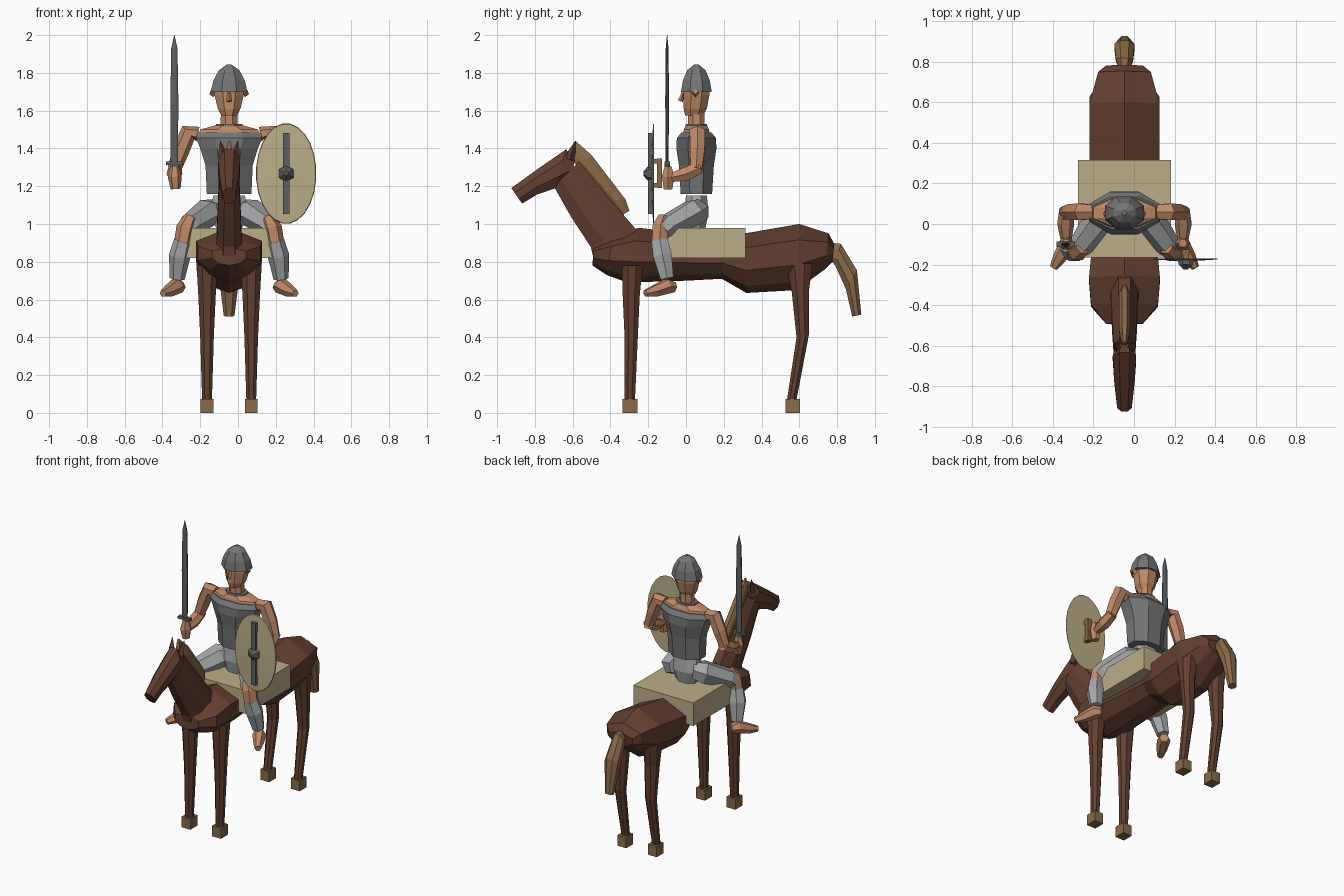
import bpy, bmesh, math
from mathutils import Vector

CX = -0.047  # centre line of horse and rider


def colour(name, r, g, b):
    m = bpy.data.materials.new(name)
    lin = [((c / 255 + 0.055) / 1.055) ** 2.4 for c in (r, g, b)]
    m.diffuse_color = (*lin, 1)
    return m


COAT = colour("brown_coat", 100, 64, 48)
HAIR = colour("tan_hair", 138, 107, 72)
CLOTH = colour("pale_cloth", 188, 174, 136)
SKIN = colour("skin", 192, 137, 102)
ARMOUR = colour("grey_armour", 116, 117, 117)
PANTS = colour("light_grey_pants", 165, 167, 170)
STEEL = colour("dark_steel", 92, 95, 97)


def loft(name, rings, mat):
    """Skin a list of equal point rings and cap both ends."""
    bm = bmesh.new()
    loops = [[bm.verts.new(p) for p in ring] for ring in rings]
    n = len(loops[0])
    for a, b in zip(loops, loops[1:]):
        for i in range(n):
            j = (i + 1) % n
            bm.faces.new((a[i], a[j], b[j], b[i]))
    bm.faces.new(loops[0])
    bm.faces.new(loops[-1])
    bmesh.ops.recalc_face_normals(bm, faces=bm.faces)
    me = bpy.data.meshes.new(name)
    bm.to_mesh(me)
    bm.free()
    me.materials.append(mat)
    ob = bpy.data.objects.new(name, me)
    bpy.context.collection.objects.link(ob)
    return ob


def ribbed(name, sections, shape, mat, cx=CX):
    """Sections run from (y, z) to (y, z) with a half width; shape is (t, width)."""
    rings = []
    for ya, za, yb, zb, hw in sections:
        pt = lambda t, w: (cx + w * hw, ya + (yb - ya) * t, za + (zb - za) * t)
        ring = [pt(t, w) for t, w in shape]
        ring += [pt(t, -w) for t, w in reversed(shape) if w > 0]
        rings.append(ring)
    return loft(name, rings, mat)


def turned(name, centre, rings, n, mat, axis="z"):
    """Elliptical rings (height, rx, ry, shift) stacked along z or y."""
    out = []
    for h, rx, ry, sh in rings:
        ring = []
        for i in range(n):
            a = 2 * math.pi * (i + 0.5) / n
            u, v = rx * math.cos(a), ry * math.sin(a) + sh
            off = (u, v, h) if axis == "z" else (u, h, v)
            ring.append(Vector(centre) + Vector(off))
        out.append(ring)
    return loft(name, out, mat)


def limb(name, path, mat, n=6):
    """Tapered tube through (x, y, z, radius) points."""
    pts = [Vector(p[:3]) for p in path]
    rings = []
    for i, p in enumerate(pts):
        d = (pts[min(i + 1, len(pts) - 1)] - pts[max(i - 1, 0)]).normalized()
        ref = Vector((0, 1, 0)) if abs(d.y) < 0.75 else Vector((0, 0, 1))
        u = d.cross(ref).normalized()
        v = d.cross(u)
        r = path[i][3]
        rings.append([p + r * (u * math.cos(2 * math.pi * k / n) + v * math.sin(2 * math.pi * k / n))
                      for k in range(n)])
    return loft(name, rings, mat)


def box(name, x0, x1, y0, y1, z0, z1, mat):
    return loft(name, [[(x0, y0, z), (x1, y0, z), (x1, y1, z), (x0, y1, z)] for z in (z0, z1)], mat)


BODY = [(0, 0), (0.24, 1), (0.62, 1), (0.88, 0.62), (1, 0)]
ROUND = [(0, 0.45), (0.3, 1), (0.7, 1), (1, 0.45)]

# Horse body, neck and head
ribbed("horse_body", [
    (-0.49, 0.88, -0.495, 0.78, 0.09), (-0.39, 0.93, -0.42, 0.73, 0.165),
    (-0.25, 0.98, -0.31, 0.69, 0.175), (0.0, 0.95, 0.0, 0.70, 0.15),
    (0.2, 0.93, 0.19, 0.71, 0.14), (0.31, 0.95, 0.32, 0.635, 0.172),
    (0.6, 1.0, 0.585, 0.65, 0.172), (0.755, 0.95, 0.735, 0.76, 0.13),
    (0.785, 0.895, 0.775, 0.80, 0.09)], BODY, COAT)
ribbed("horse_neck", [
    (-0.25, 0.95, -0.49, 0.82, 0.07), (-0.28, 0.99, -0.505, 0.88, 0.066),
    (-0.42, 1.15, -0.61, 1.04, 0.06), (-0.565, 1.33, -0.70, 1.2, 0.052)], ROUND, COAT)
ribbed("horse_head", [
    (-0.59, 1.34, -0.60, 1.27, 0.045), (-0.635, 1.395, -0.69, 1.19, 0.058),
    (-0.78, 1.295, -0.79, 1.155, 0.05), (-0.925, 1.19, -0.868, 1.108, 0.036)], ROUND, COAT)
ribbed("mane", [
    (-0.585, 1.44, -0.60, 1.33, 0.012), (-0.50, 1.365, -0.555, 1.29, 0.028),
    (-0.32, 1.13, -0.40, 1.12, 0.028), (-0.30, 1.07, -0.34, 1.045, 0.014)], ROUND, HAIR)
ribbed("tail", [
    (0.775, 0.90, 0.775, 0.80, 0.03), (0.82, 0.895, 0.79, 0.78, 0.042),
    (0.905, 0.755, 0.845, 0.66, 0.05), (0.928, 0.52, 0.88, 0.51, 0.028)], ROUND, HAIR)

# Horse legs, hooves and ears
for s, side in ((-1, "right"), (1, "left")):
    x = CX + s * 0.117
    ribbed(f"horse_front_leg_{side}", [
        (-0.23, 0.78, -0.34, 0.78, 0.055), (-0.245, 0.62, -0.335, 0.62, 0.046),
        (-0.255, 0.40, -0.325, 0.40, 0.036), (-0.27, 0.07, -0.325, 0.07, 0.026)], ROUND, COAT, x)
    ribbed(f"horse_hind_leg_{side}", [
        (0.67, 0.79, 0.53, 0.79, 0.056), (0.65, 0.64, 0.56, 0.64, 0.047),
        (0.65, 0.41, 0.585, 0.40, 0.036), (0.585, 0.07, 0.535, 0.07, 0.026)], ROUND, COAT, x)
    box(f"front_hoof_{side}", x - 0.034, x + 0.034, -0.335, -0.258, 0, 0.073, HAIR)
    box(f"hind_hoof_{side}", x - 0.034, x + 0.034, 0.527, 0.603, 0, 0.073, HAIR)
    xe = CX + s * 0.036
    limb(f"horse_ear_{side}", [(xe, -0.615, 1.34, 0.02), (xe, -0.605, 1.38, 0.02),
                               (xe + s * 0.01, -0.585, 1.44, 0.002)], COAT, 4)

# Saddle cloth
box("saddle_cloth", CX - 0.23, CX + 0.23, -0.165, 0.315, 0.82, 0.98, CLOTH)

# Rider trunk and head
mid = (CX, 0.055, 0)
turned("pelvis", mid, [(0.97, 0.07, 0.05, 0), (1.06, 0.115, 0.07, 0), (1.15, 0.09, 0.06, 0)], 8, PANTS)
turned("breastplate", mid, [
    (1.16, 0.128, 0.09, 0), (1.31, 0.135, 0.10, 0), (1.40, 0.165, 0.115, 0),
    (1.455, 0.19, 0.112, 0), (1.485, 0.18, 0.085, 0)], 8, ARMOUR)
turned("shoulders", mid, [(1.47, 0.18, 0.08, 0), (1.50, 0.165, 0.072, 0), (1.522, 0.08, 0.06, 0)], 8, SKIN)
turned("collar", mid, [(1.495, 0.085, 0.068, 0), (1.53, 0.075, 0.06, 0)], 8, ARMOUR)
turned("neck", mid, [(1.51, 0.05, 0.048, 0), (1.62, 0.046, 0.046, 0)], 8, SKIN)
turned("head", mid, [
    (1.575, 0.045, 0.052, -0.012), (1.61, 0.065, 0.066, -0.006),
    (1.68, 0.083, 0.074, 0), (1.76, 0.08, 0.074, 0)], 8, SKIN)
limb("nose", [(CX, -0.015, 1.695, 0.008), (CX, -0.03, 1.65, 0.014)], SKIN, 4)
turned("helmet", mid, [
    (1.70, 0.105, 0.088, 0), (1.76, 0.09, 0.077, 0),
    (1.815, 0.058, 0.052, 0), (1.845, 0.012, 0.012, 0)], 8, ARMOUR)

# Rider arms and legs
for s, side in ((-1, "right"), (1, "left")):
    def P(dx, y, z, r):
        return (CX + s * dx, y, z, r)
    limb(f"ear_{side}", [P(0.075, 0.05, 1.69, 0.02), P(0.1, 0.05, 1.70, 0.014)], SKIN, 4)
    limb(f"upper_arm_{side}", [P(0.165, 0.06, 1.475, 0.04), P(0.215, 0.06, 1.485, 0.047),
                               P(0.255, 0.06, 1.39, 0.045), P(0.29, 0.055, 1.29, 0.036)], SKIN)
    limb(f"forearm_{side}", [P(0.285, 0.075, 1.30, 0.036), P(0.29, 0.0, 1.265, 0.042),
                             P(0.288, -0.08, 1.245, 0.027)], SKIN)
    limb(f"hand_{side}", [P(0.288, -0.095, 1.305, 0.022), P(0.288, -0.095, 1.25, 0.037),
                          P(0.283, -0.095, 1.185, 0.026)], SKIN)
    limb(f"thigh_{side}", [P(0.06, 0.075, 1.07, 0.06), P(0.115, 0.04, 1.06, 0.077),
                           P(0.21, -0.10, 0.99, 0.062), P(0.232, -0.13, 0.965, 0.05)], PANTS)
    limb(f"knee_{side}", [P(0.205, -0.115, 1.035, 0.035), P(0.23, -0.135, 0.98, 0.05),
                          P(0.25, -0.14, 0.87, 0.046)], SKIN)
    limb(f"greave_{side}", [P(0.242, -0.14, 0.91, 0.05), P(0.262, -0.125, 0.83, 0.057),
                            P(0.275, -0.10, 0.71, 0.04)], PANTS)
    limb(f"foot_{side}", [P(0.255, -0.065, 0.665, 0.03), P(0.28, -0.10, 0.67, 0.043),
                          P(0.32, -0.165, 0.645, 0.034), P(0.35, -0.215, 0.632, 0.02)], SKIN)

# Sword held upright
sx, sy = -0.337, -0.1
turned("sword_blade", (sx, sy, 0), [
    (1.32, 0.021, 0.008, 0), (1.65, 0.023, 0.011, 0),
    (1.93, 0.018, 0.008, 0), (2.0, 0.001, 0.001, 0)], 8, STEEL)
box("sword_guard", sx - 0.045, sx + 0.045, sy - 0.014, sy + 0.014, 1.312, 1.33, STEEL)
turned("sword_grip", (sx, sy, 0), [(1.19, 0.014, 0.014, 0), (1.32, 0.014, 0.014, 0)], 6, STEEL)

# Shield with boss, bar and handle
hub = (0.255, 0, 1.267)
turned("shield", hub, [
    (-0.169, 0.16, 0.267, 0), (-0.175, 0.157, 0.263, 0), (-0.183, 0.03, 0.05, 0)], 24, CLOTH, "y")
turned("shield_boss", hub, [
    (-0.175, 0.046, 0.046, 0), (-0.20, 0.04, 0.04, 0), (-0.225, 0.012, 0.012, 0)], 6, STEEL, "y")
box("shield_bar", 0.238, 0.273, -0.2, -0.176, 1.053, 1.483, STEEL)
box("shield_handle", 0.238, 0.273, -0.153, -0.126, 1.19, 1.347, HAIR)
for z in (1.205, 1.332):
    box("handle_bracket", 0.243, 0.268, -0.171, -0.15, z - 0.012, z + 0.012, HAIR)
